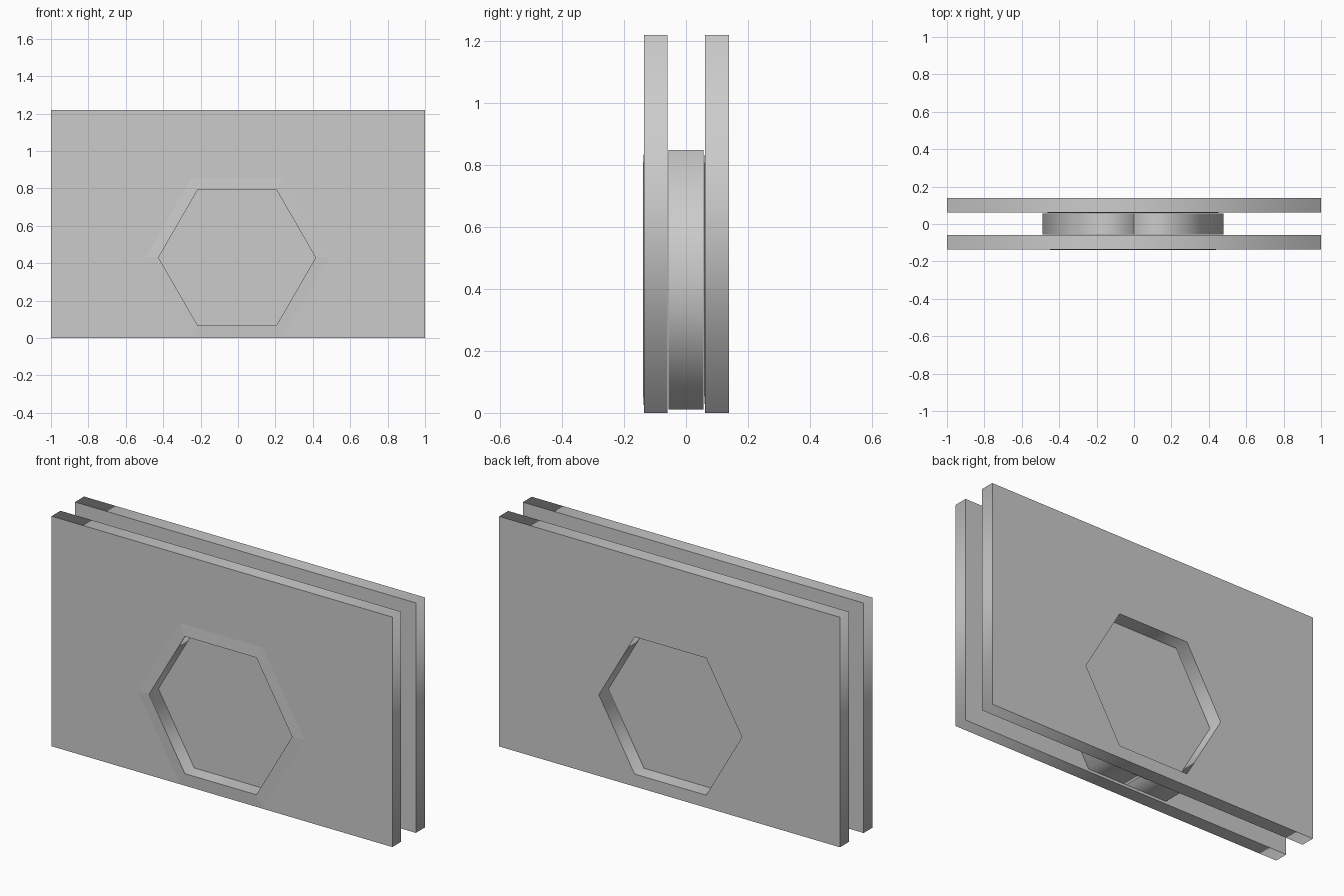
import bpy, bmesh
from math import cos, sin, pi

if "Cube" in bpy.data.objects:
    bpy.data.objects.remove(bpy.data.objects["Cube"])

CX, CZ = -0.005, 0.43      # hexagon centre
HOLE_R, RIM_R, CORE_R = 0.42, 0.49, 0.483


def hexagon(r, cx=CX):
    return [(cx + r * cos(i * pi / 3), CZ + r * sin(i * pi / 3)) for i in range(6)]


def slab(name, outlines, y0, y1):
    """Extrude filled x-z outlines (inner ones become holes) from y0 to y1."""
    cu = bpy.data.curves.new(name, 'CURVE')
    cu.dimensions = '2D'
    cu.fill_mode = 'BOTH'
    cu.extrude = (y1 - y0) / 2
    for pts in outlines:
        sp = cu.splines.new('POLY')
        sp.points.add(len(pts) - 1)
        for p, (x, z) in zip(sp.points, pts):
            p.co = (x, z, 0, 1)
        sp.use_cyclic_u = True
    ob = bpy.data.objects.new(name, cu)
    bpy.context.collection.objects.link(ob)
    ob.location.y = (y0 + y1) / 2
    ob.rotation_euler.x = pi / 2
    bpy.ops.object.select_all(action='DESELECT')
    ob.select_set(True)
    bpy.context.view_layer.objects.active = ob
    bpy.ops.object.convert(target='MESH')
    return bpy.context.object


def rim(name, y):
    """Very shallow raised hexagonal lip around a hole."""
    bm = bmesh.new()
    profile = [(RIM_R, y), (HOLE_R, y - 0.004), (HOLE_R, y)]
    loops = [[bm.verts.new((x, yy, z)) for x, z in hexagon(r)] for r, yy in profile]
    for a, b in zip(loops, loops[1:]):
        for i in range(6):
            j = (i + 1) % 6
            bm.faces.new((a[i], a[j], b[j], b[i]))
    bmesh.ops.recalc_face_normals(bm, faces=bm.faces)
    if sum(f.normal.y for f in bm.faces) > 0:
        bmesh.ops.reverse_faces(bm, faces=bm.faces)
    me = bpy.data.meshes.new(name)
    bm.to_mesh(me)
    bm.free()
    bpy.context.collection.objects.link(bpy.data.objects.new(name, me))


# Outer plates with hexagonal windows
panel = [(-1, 0), (1, 0), (1, 1.22), (-1, 1.22)]
for side, y0, y1 in (("front", -0.135, -0.06), ("back", 0.062, 0.138)):
    slab(side + "_plate", [panel, hexagon(HOLE_R)], y0, y1)
    rim(side + "_window_rim", y0)

# Hexagonal core, split into two halves down the middle
core = hexagon(CORE_R)
for name, idx in (("core_right_half", (5, 0, 1)), ("core_left_half", (2, 3, 4))):
    pts = [core[i] for i in idx]
    slab(name, [pts + [(0, pts[-1][1]), (0, pts[0][1])]], -0.056, 0.056)
